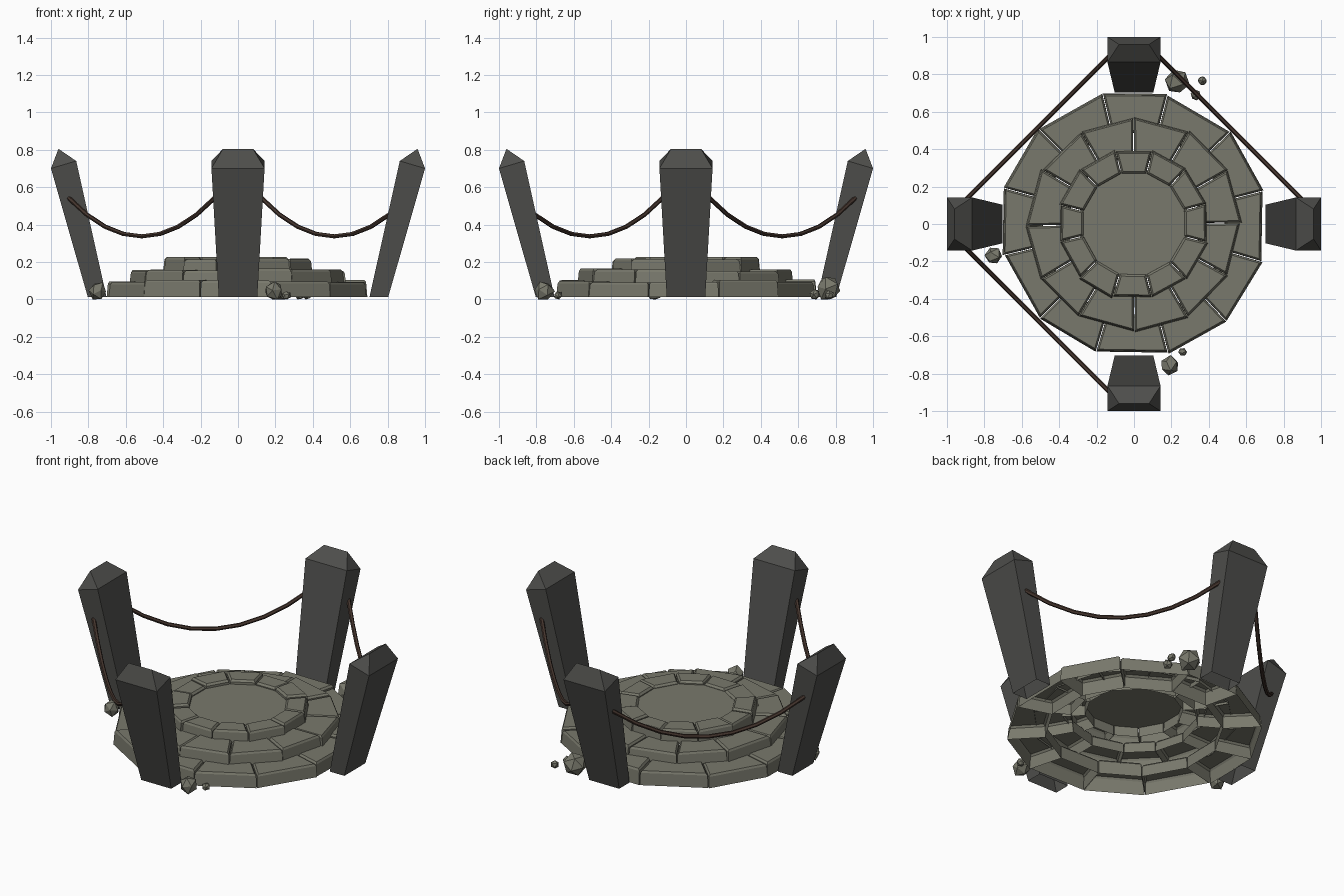
import bpy, bmesh, math, random
from mathutils import Vector, Matrix

random.seed(7)
cube = bpy.data.objects.get("Cube")
if cube:
    bpy.data.objects.remove(cube)


def material(name, rgb):
    m = bpy.data.materials.new(name)
    m.use_nodes = True
    m.diffuse_color = (*rgb, 1)
    m.node_tree.nodes["Principled BSDF"].inputs["Base Color"].default_value = (*rgb, 1)
    return m


STONE = material("weathered stone", (0.19, 0.19, 0.15))
PILLAR = material("dark stone", (0.075, 0.075, 0.07))
ROPE = material("brown rope", (0.06, 0.036, 0.027))
GROUND = 0.012


def finish(bm, name, mat):
    mesh = bpy.data.meshes.new(name)
    bm.normal_update()
    bm.to_mesh(mesh)
    bm.free()
    mesh.materials.append(mat)
    obj = bpy.data.objects.new(name, mesh)
    bpy.context.collection.objects.link(obj)
    return obj


def polar(r, a, z):
    return Vector((r * math.cos(a), r * math.sin(a), z))


def bridge(bm, low, high):
    n = len(low)
    for i in range(n):
        j = (i + 1) % n
        bm.faces.new((low[i], low[j], high[j], high[i]))


# Stone rings: twelve chamfered blocks each, open underneath
def block(bm, a0, a1, r_in, r_out, z0, z1, chamfer):
    def loop(z, inset, flare=0):
        da_in, da_out = inset / r_in, inset / r_out
        corners = ((r_in + inset, a0 + da_in), (r_out + flare - inset, a0 + da_out),
                   (r_out + flare - inset, a1 - da_out), (r_in + inset, a1 - da_in))
        return [bm.verts.new(polar(r, a, z)) for r, a in corners]
    bottom, middle, top = loop(z0, 0.002, 0.006), loop(z1 - chamfer, 0.003), loop(z1, chamfer)
    bridge(bm, bottom, middle)
    bridge(bm, middle, top)
    bm.faces.new(top)


def ring(name, r_in, r_out, z0, z1, offset):
    bm = bmesh.new()
    step = math.tau / 12
    seams = [math.radians(offset) + i * step + random.uniform(-0.03, 0.03) for i in range(12)]
    seams.append(seams[0] + math.tau)
    for a0, a1 in zip(seams, seams[1:]):
        block(bm, a0, a1, r_in, r_out + random.uniform(-0.008, 0.008),
              z0, z1 + random.uniform(-0.01, 0.008), 0.012)
    return finish(bm, name, STONE)


ring("lower_ring", 0.50, 0.712, GROUND, 0.10, 15)
ring("middle_ring", 0.36, 0.57, 0.085, 0.157, 0)
ring("upper_ring", 0.275, 0.405, 0.14, 0.22, 15)

# Centre slab
bm = bmesh.new()
bm.faces.new([bm.verts.new(polar(0.295, math.radians(15 + 30 * i), 0.2)) for i in range(12)])
finish(bm, "centre_slab", STONE)


# Leaning pillars with a ridged cap, open underneath
def pillar(name, angle):
    bm = bmesh.new()

    def loop(half, inner, outer):
        return [bm.verts.new(p) for p in ((inner[0], -half, inner[1]), (outer[0], -half, outer[1]),
                                          (outer[0], half, outer[1]), (inner[0], half, inner[1]))]
    low = loop(0.103, (0.703, GROUND), (0.803, GROUND))
    high = loop(0.142, (0.865, 0.74), (1.0, 0.70))
    bridge(bm, low, high)
    ridge = [bm.verts.new((0.96, s * 0.08, 0.805)) for s in (-1, 1)]
    bm.faces.new((high[0], high[1], ridge[0]))
    bm.faces.new((high[1], high[2], ridge[1], ridge[0]))
    bm.faces.new((high[2], high[3], ridge[1]))
    bm.faces.new((high[3], high[0], ridge[0], ridge[1]))
    bm.transform(Matrix.Rotation(math.radians(angle), 4, "Z"))
    return finish(bm, name, PILLAR)


for name, angle in (("left", 0), ("back", 90), ("right", 180), ("front", 270)):
    pillar(name + "_pillar", angle)


# Sagging ropes between neighbouring pillars; the front left span is open
def rope(name, angle):
    bm = bmesh.new()
    turn = Matrix.Rotation(math.radians(angle), 4, "Z")
    start, end = Vector((0.905, 0.125, 0)), Vector((0.125, 0.905, 0))
    along = (end - start).normalized()
    side = Vector((along.y, -along.x, 0))
    loops = []
    for i in range(9):
        u = i / 4 - 1
        centre = start.lerp(end, i / 8) + Vector((0, 0, 0.337 + 0.205 * u * u))
        tangent = (along * 0.55 + Vector((0, 0, 0.41 * u))).normalized()
        up = side.cross(tangent)
        loops.append([bm.verts.new(turn @ (centre + 0.012 * (side * math.cos(a) + up * math.sin(a))))
                      for a in (k * math.tau / 6 for k in range(6))])
    for a, b in zip(loops, loops[1:]):
        bridge(bm, a, b)
    bm.faces.new(loops[0])
    bm.faces.new(loops[-1])
    bmesh.ops.recalc_face_normals(bm, faces=bm.faces)
    return finish(bm, name, ROPE)


for name, angle in (("back_left", 0), ("back_right", 90), ("front_right", 180)):
    rope(name + "_rope", angle)

# Loose rubble around the platform
for i, (x, y, r) in enumerate(((0.23, 0.76, 0.067), (0.33, 0.69, 0.032), (0.365, 0.765, 0.026),
                               (0.19, -0.76, 0.055), (0.26, -0.685, 0.024), (-0.75, -0.17, 0.05))):
    bm = bmesh.new()
    bmesh.ops.create_icosphere(bm, subdivisions=1, radius=r)
    for v in bm.verts:
        v.co *= random.uniform(0.88, 1.1)
    bm.transform(Matrix.Rotation(random.uniform(0, 3), 4, (0.4, 0.3, 1)))
    base = min(v.co.z for v in bm.verts)
    bm.transform(Matrix.Translation((x, y, -base)))
    finish(bm, "rubble_%d" % (i + 1), STONE)
